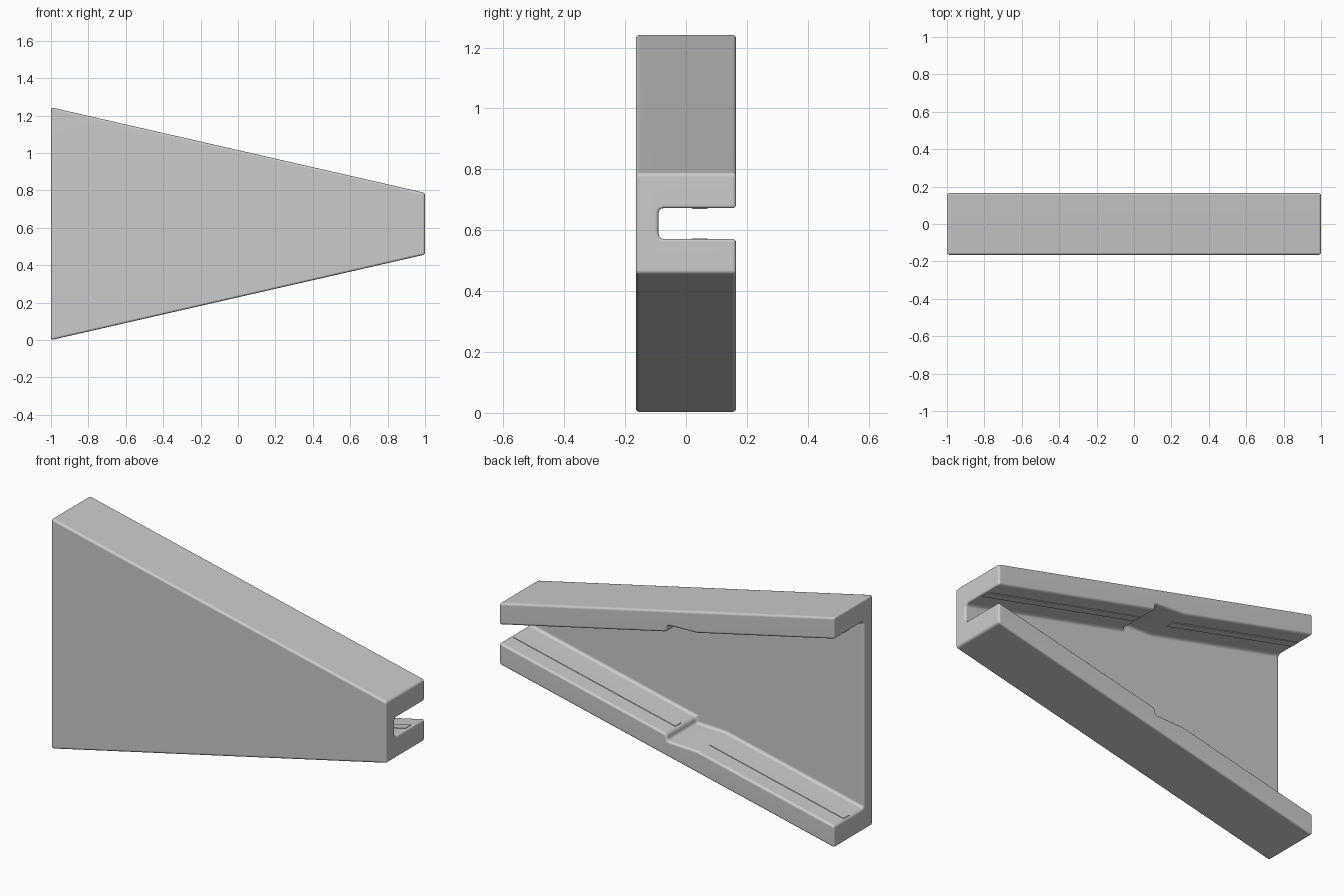
import bpy
import bmesh
from math import radians

if "Cube" in bpy.data.objects:
    bpy.data.objects.remove(bpy.data.objects["Cube"], do_unlink=True)

MID = 0.622       # height of the mirror plane
SLOPE = 0.2285    # taper of each flange
HALF_DEPTH = 0.165
WEB_BACK = -0.09
RECESS = 0.035    # depth of the ramped recess

grey = bpy.data.materials.new("plain grey")
grey.use_nodes = True
colour = (0.6, 0.6, 0.6, 1)
grey.diffuse_color = colour
grey.node_tree.nodes["Principled BSDF"].inputs["Base Color"].default_value = colour


def outer(x):
    return 0.165 + SLOPE * (1 - x)


def inner(x):
    return 0.048 + SLOPE * (1 - x)


def prism(name, outline, y0, y1):
    """Extrude a closed (x, z) outline from y0 to y1."""
    bm = bmesh.new()
    face = bm.faces.new([bm.verts.new((x, y0, z)) for x, z in outline])
    extruded = bmesh.ops.extrude_face_region(bm, geom=[face])["geom"]
    moved = [v for v in extruded if isinstance(v, bmesh.types.BMVert)]
    bmesh.ops.translate(bm, verts=moved, vec=(0, y1 - y0, 0))
    bmesh.ops.recalc_face_normals(bm, faces=bm.faces)
    mesh = bpy.data.meshes.new(name)
    bm.to_mesh(mesh)
    bm.free()
    mesh.materials.append(grey)
    obj = bpy.data.objects.new(name, mesh)
    bpy.context.collection.objects.link(obj)
    return obj


def mirrored(half):
    """Close a half outline of (x, height) around the mirror plane."""
    upper = [(x, MID + h) for x, h in half]
    lower = [(x, MID - h) for x, h in reversed(half)]
    return upper + lower


def bevel(obj, width, angle):
    mod = obj.modifiers.new("rounding", "BEVEL")
    mod.width = width
    mod.segments = 3
    mod.limit_method = "ANGLE"
    mod.angle_limit = radians(angle)
    mod.use_clamp_overlap = False


# Tapered channel body
body = prism("channel_body", mirrored([(-1, outer(-1)), (1, outer(1))]),
             -HALF_DEPTH, HALF_DEPTH)

# Cutter for the open channel, with a stepped ramp in both flanges
channel = [(-1.1, inner(-1.1)), (-0.18, inner(-0.18)),
           (0, inner(0) + RECESS), (0, inner(0)), (1.1, inner(1.1))]
cutter = prism("channel_cutter", mirrored(channel), WEB_BACK, 0.4)
cutter.hide_render = True
bevel(cutter, 0.016, 40)

cut = body.modifiers.new("channel", "BOOLEAN")
cut.object = cutter
cut.operation = "DIFFERENCE"
cut.solver = "EXACT"
bevel(body, 0.012, 50)

# Bake the rounded body and drop the cutter
bpy.context.view_layer.update()
graph = bpy.context.evaluated_depsgraph_get()
baked = bpy.data.meshes.new_from_object(body.evaluated_get(graph))
body.modifiers.clear()
body.data = baked
bpy.data.objects.remove(cutter, do_unlink=True)

bpy.ops.object.select_all(action="DESELECT")
body.select_set(True)
bpy.context.view_layer.objects.active = body
bpy.ops.object.shade_smooth_by_angle(angle=radians(40))
normals = body.modifiers.new("flat panels", "WEIGHTED_NORMAL")
normals.keep_sharp = True

# Thin raised strips along the inside of each flange
for side, sign in (("upper", 1), ("lower", -1)):
    for part, x0, x1 in (("wide_end", -0.99, -0.19), ("narrow_end", 0.015, 0.985)):
        outline = [(x, MID + sign * (inner(x) + lift))
                   for x, lift in ((x0, -0.003), (x1, -0.003), (x1, 0.004), (x0, 0.004))]
        prism(f"{side}_{part}_strip", outline, 0.02, 0.07)
